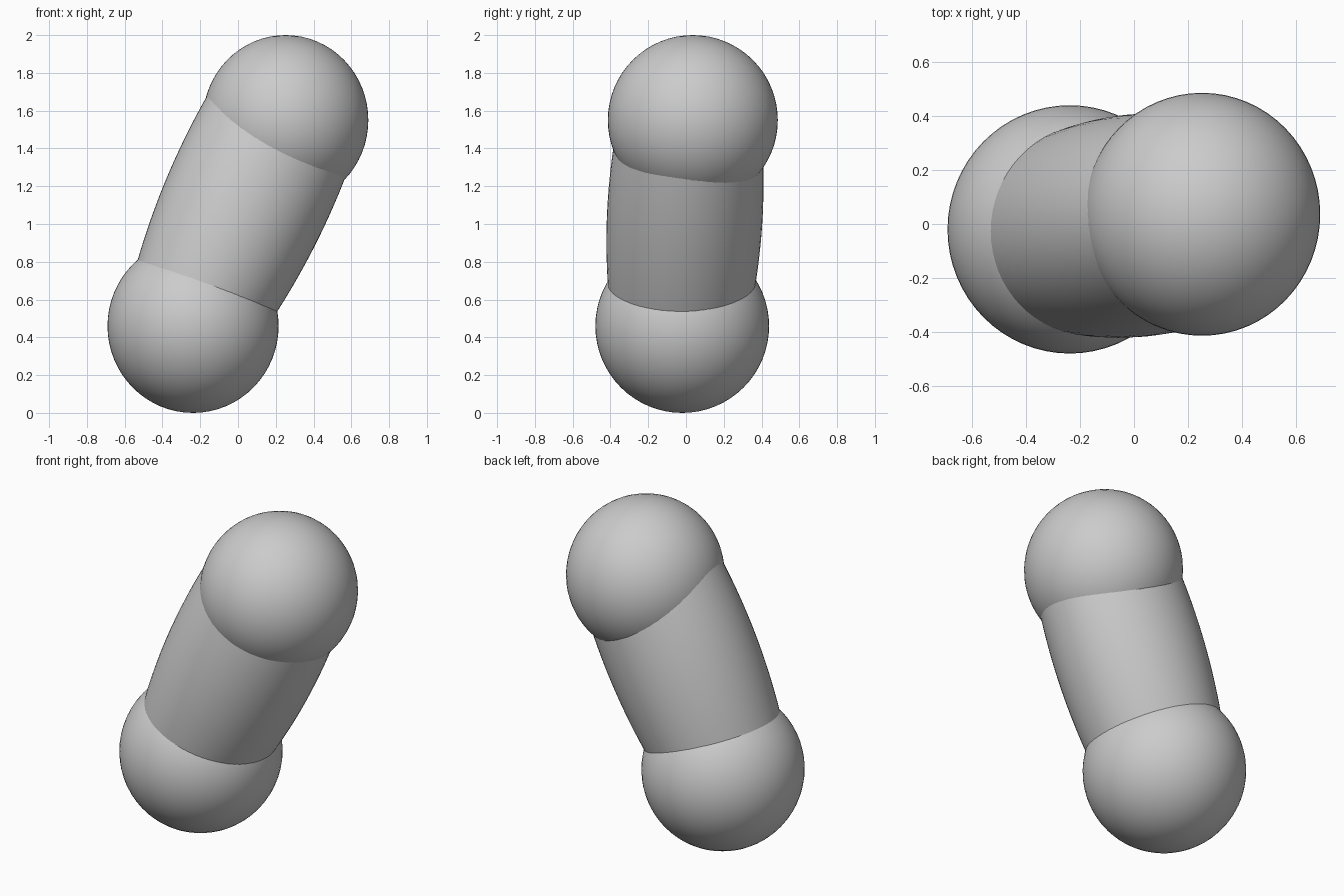
import bpy, bmesh, math
from mathutils import Vector

default = bpy.data.objects.get("Cube")
if default:
    bpy.data.objects.remove(default, do_unlink=True)

# One plain grey for the whole model
grey = bpy.data.materials.new("light grey")
grey.use_nodes = True
colour = (0.6, 0.6, 0.6, 1)
grey.diffuse_color = colour
grey.node_tree.nodes["Principled BSDF"].inputs["Base Color"].default_value = colour

LOW = Vector((-0.238, -0.02, 0.46))
HIGH = Vector((0.252, 0.036, 1.55))


def finish(bm, name):
    bmesh.ops.recalc_face_normals(bm, faces=bm.faces[:])
    for face in bm.faces:
        face.smooth = True
    mesh = bpy.data.meshes.new(name)
    bm.to_mesh(mesh)
    bm.free()
    mesh.materials.append(grey)
    obj = bpy.data.objects.new(name, mesh)
    bpy.context.collection.objects.link(obj)
    return obj


def ball(name, centre, radii):
    bm = bmesh.new()
    bmesh.ops.create_uvsphere(bm, u_segments=64, v_segments=32, radius=1)
    obj = finish(bm, name)
    obj.location = centre
    obj.scale = radii


ball("lower_ball", LOW, (0.453, 0.46, 0.46))
ball("upper_ball", HIGH, (0.438, 0.45, 0.45))

# Slightly bulging, slightly offset body between the balls
axis = (HIGH - LOW).normalized()
depth = Vector((0, 1, 0))
depth = (depth - axis * depth.dot(axis)).normalized()
side = depth.cross(axis).normalized()
START, END, RINGS, SIDES = 0.1, 1.19, 24, 64

bm = bmesh.new()
rings = []
for i in range(RINGS + 1):
    t = START + (END - START) * i / RINGS
    wide = 0.434 - 0.125 * (t - 0.8) ** 2
    deep = 0.412 - 0.125 * (t - 0.65) ** 2
    centre = LOW + axis * t + side * (0.01 * t - 0.024) - depth * 0.016
    ring = []
    for k in range(SIDES):
        a = math.tau * k / SIDES
        ring.append(bm.verts.new(centre + side * wide * math.cos(a) + depth * deep * math.sin(a)))
    rings.append(ring)
for a, b in zip(rings, rings[1:]):
    for k in range(SIDES):
        n = (k + 1) % SIDES
        bm.faces.new((a[k], a[n], b[n], b[k]))
finish(bm, "body_tube")
